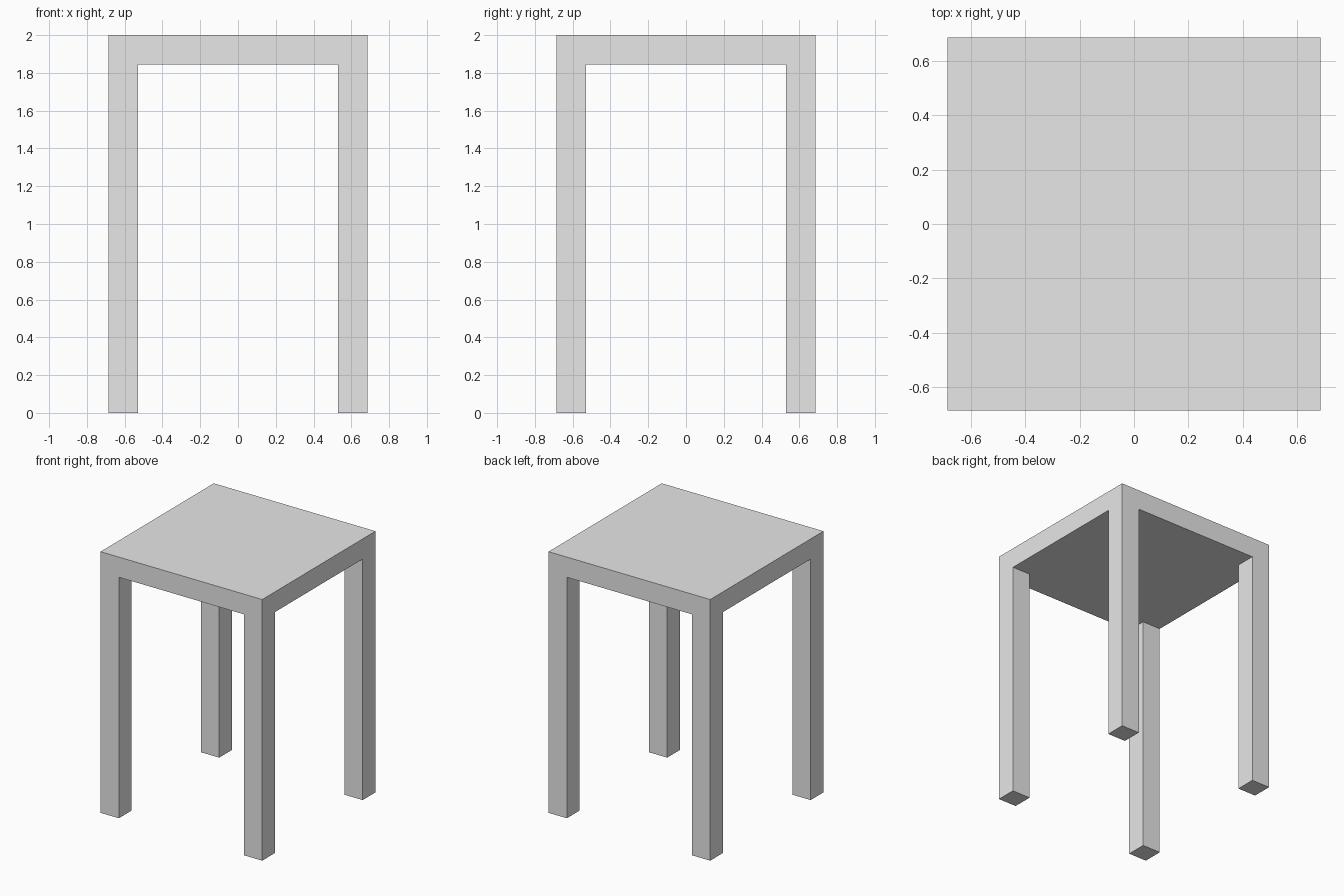
import bpy
import bmesh

cube = bpy.data.objects.get("Cube")
if cube:
    bpy.data.objects.remove(cube, do_unlink=True)

HALF = 0.685       # half the width of the stool
INNER = 0.53       # inner side of each leg
UNDERSIDE = 1.845  # underside of the seat
TOP = 2.0

# Plain grey finish
grey = bpy.data.materials.new("plain_grey")
grey.use_nodes = True
colour = (0.8, 0.8, 0.8, 1)
grey.diffuse_color = colour
grey.node_tree.nodes["Principled BSDF"].inputs["Base Color"].default_value = colour

# Underside of the seat: a three by three grid with narrow corners
bm = bmesh.new()
steps = (-HALF, -INNER, INNER, HALF)
grid = [[bm.verts.new((x, y, UNDERSIDE)) for y in steps] for x in steps]
corners = []
for i in range(3):
    for j in range(3):
        face = bm.faces.new((grid[i][j], grid[i][j + 1],
                             grid[i + 1][j + 1], grid[i + 1][j]))
        if i != 1 and j != 1:
            corners.append(face)


def extrude(faces, z):
    """Pull the faces straight to the given height."""
    result = bmesh.ops.extrude_face_region(bm, geom=faces)
    for item in result["geom"]:
        if isinstance(item, bmesh.types.BMVert):
            item.co.z = z


# Seat slab, leaving its underside in place
slab = bmesh.ops.extrude_face_region(bm, geom=list(bm.faces), use_keep_orig=True)
for item in slab["geom"]:
    if isinstance(item, bmesh.types.BMVert):
        item.co.z = TOP

# Four legs, drawn down from the corners of the underside
extrude(corners, 0)

# Merge coplanar faces so each side is one clean surface
bmesh.ops.recalc_face_normals(bm, faces=bm.faces)
bmesh.ops.dissolve_limit(bm, angle_limit=0.01, verts=bm.verts, edges=bm.edges)

mesh = bpy.data.meshes.new("stool")
bm.to_mesh(mesh)
bm.free()
mesh.materials.append(grey)
stool = bpy.data.objects.new("stool", mesh)
bpy.context.collection.objects.link(stool)
